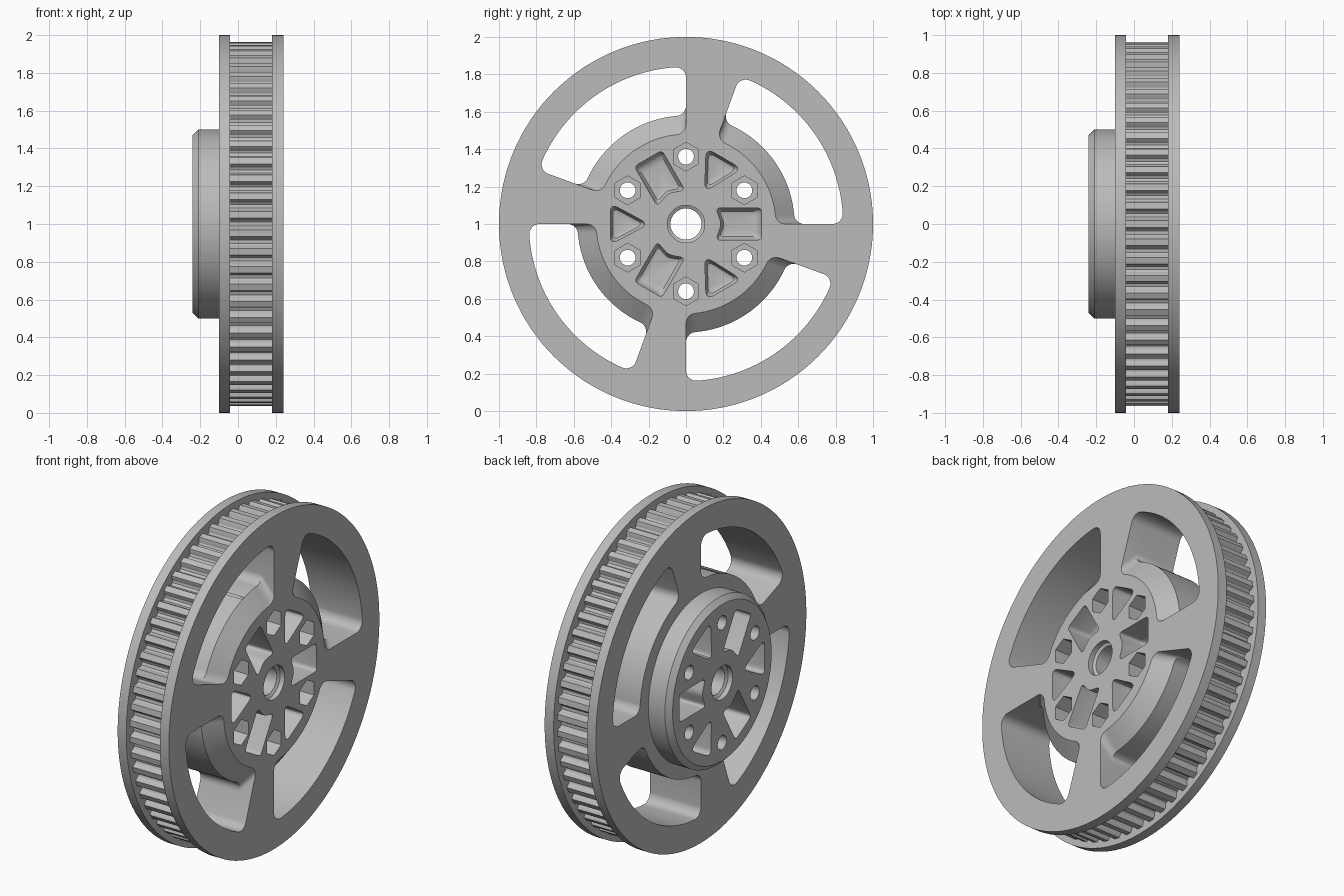
import bpy, bmesh
from math import sin, cos, pi, radians, sqrt, asin
from mathutils import Vector

if "Cube" in bpy.data.objects:
    bpy.data.objects.remove(bpy.data.objects["Cube"])

TEETH = 62
FRONT, BACK = 0.24, -0.24          # faces of the wheel along its axle (x)


def circle(r, n=64):
    return [(r * cos(2 * pi * i / n), r * sin(2 * pi * i / n)) for i in range(n)]


def rotate(pts, deg):
    c, s = cos(radians(deg)), sin(radians(deg))
    return [(a * c - b * s, a * s + b * c) for a, b in pts]


def scale_about_middle(pts, k):
    my = sum(p[0] for p in pts) / len(pts)
    mz = sum(p[1] for p in pts) / len(pts)
    return [(my + (a - my) * k, mz + (b - mz) * k) for a, b in pts]


def rounded(corners, d, steps=6):
    """Polygon with each corner replaced by a small curve."""
    out = []
    for i, c in enumerate(corners):
        c = Vector(c)
        prev, nxt = Vector(corners[i - 1]), Vector(corners[(i + 1) % len(corners)])
        p = c + (prev - c).normalized() * d
        q = c + (nxt - c).normalized() * d
        for k in range(steps + 1):
            t = k / steps
            out.append(tuple(p * (1 - t) ** 2 + c * 2 * t * (1 - t) + q * t * t))
    return out


def arc(cy, cz, r, a0, a1, n):
    return [(cy + r * cos(a0 + (a1 - a0) * i / n), cz + r * sin(a0 + (a1 - a0) * i / n))
            for i in range(n + 1)]


def window(inner, outer=0.84, f=0.055, span=radians(70)):
    """Ring segment between two radial spoke edges, with filleted corners."""
    ao, ai = asin(f / (outer - f)), asin(f / (inner + f))
    ro, ri = outer - f, inner + f
    pts = arc(ro * cos(ao), ro * sin(ao), f, -pi / 2, ao, 8)
    pts += arc(0, 0, outer, ao, span - ao, 40)[1:-1]
    pts += arc(ro * cos(span - ao), ro * sin(span - ao), f, span - ao, span + pi / 2, 8)
    pts += arc(ri * cos(span - ai), ri * sin(span - ai), f, span + pi / 2, span - ai + pi, 8)
    pts += arc(0, 0, inner, span - ai, ai, 40)[1:-1]
    pts += arc(ri * cos(ai), ri * sin(ai), f, ai + pi, 1.5 * pi, 8)
    return pts


def loft(bm, sections):
    """Closed solid through (x, outline) sections along the axle."""
    rings = [[bm.verts.new((x, y, z + 1)) for y, z in pts] for x, pts in sections]
    n = len(rings[0])
    for a, b in zip(rings, rings[1:]):
        for i in range(n):
            j = (i + 1) % n
            bm.faces.new((a[i], a[j], b[j], b[i]))
    bm.faces.new(rings[0][::-1])
    bm.faces.new(rings[-1])


def make_object(name, bm):
    bmesh.ops.recalc_face_normals(bm, faces=bm.faces)
    mesh = bpy.data.meshes.new(name)
    bm.to_mesh(mesh)
    bm.free()
    ob = bpy.data.objects.new(name, mesh)
    bpy.context.collection.objects.link(ob)
    return ob


# Pulley body: hub, flanges and toothed belt track
half = [(0.1, 0.036), (0.2, 0.028), (0.26, 0.01), (0.32, 0.0)]
tooth = [(-t, d) for t, d in reversed(half)] + half
steps = [((i + t) * 2 * pi / TEETH, d) for i in range(TEETH) for t, d in tooth]


def ring(r):
    return [(r * cos(a), r * sin(a)) for a, d in steps]


track = [((0.965 - d) * cos(a), (0.965 - d) * sin(a)) for a, d in steps]
bm = bmesh.new()
loft(bm, [(BACK, ring(0.47)), (-0.21, ring(0.5)), (-0.1, ring(0.5)), (-0.1, ring(1)),
          (-0.043, ring(1)), (-0.043, track), (0.18, track), (0.18, ring(1)),
          (FRONT, ring(1))])
pulley = make_object("belt_pulley", bm)

# Cutter: spoke windows, flared at the front, then bore, pockets and bolt holes
bm = bmesh.new()
for k in range(4):
    wide, narrow = rotate(window(0.48), 90 * k), rotate(window(0.58), 90 * k)
    loft(bm, [(-0.15, narrow), (0.16, narrow), (FRONT, wide), (0.3, wide)])

loft(bm, [(-0.3, circle(0.1)), (-0.21, circle(0.1)), (-0.2, circle(0.083)),
          (0.2, circle(0.083)), (0.21, circle(0.1)), (0.3, circle(0.1))])

block = rounded([(0.16, -0.085), (0.405, -0.085), (0.405, 0.085), (0.16, 0.085),
                 (0.19, 0)], 0.025)
wedge = rounded([(0.2, 0), (0.405, -0.11), (0.405, 0.11)], 0.05)
for k in range(6):
    shape = rotate(wedge if k % 2 else block, 60 * k)
    for side in (1, -1):
        loft(bm, [(side * x, scale_about_middle(shape, s)) for x, s in
                  ((0.3, 1), (0.1, 1), (0.075, 0.93), (0.06, 0.8), (0.055, 0.6))])
    bolt = [(y + 0.36, z) for y, z in circle(0.042, 32)]
    loft(bm, [(x, rotate(bolt, 30 + 60 * k)) for x in (-0.3, 0.3)])
openings = make_object("openings_cutter", bm)

# Cutter: hexagonal nut recesses in the front face
bm = bmesh.new()
for k in range(6):
    centre = rotate([(0.36, 0)], 30 + 60 * k)[0]
    hexagon = [(y + centre[0], z + centre[1]) for y, z in rotate(circle(0.077, 6), 30)]
    loft(bm, [(0.06, hexagon), (0.3, hexagon)])
nuts = make_object("nut_recess_cutter", bm)

bpy.ops.object.select_all(action='DESELECT')
pulley.select_set(True)
bpy.context.view_layer.objects.active = pulley
for cutter in (openings, nuts):
    cutter.hide_render = True
    mod = pulley.modifiers.new("cut", 'BOOLEAN')
    mod.operation, mod.solver, mod.object = 'DIFFERENCE', 'EXACT', cutter
    bpy.ops.object.modifier_apply(modifier=mod.name)
    bpy.data.objects.remove(cutter)

# Plain grey finish
grey = bpy.data.materials.new("plain_grey")
grey.use_nodes = True
colour = (0.5, 0.5, 0.5, 1)
grey.diffuse_color = colour
grey.node_tree.nodes["Principled BSDF"].inputs["Base Color"].default_value = colour
pulley.data.materials.clear()
pulley.data.materials.append(grey)
bpy.ops.object.shade_smooth_by_angle(angle=radians(30))
